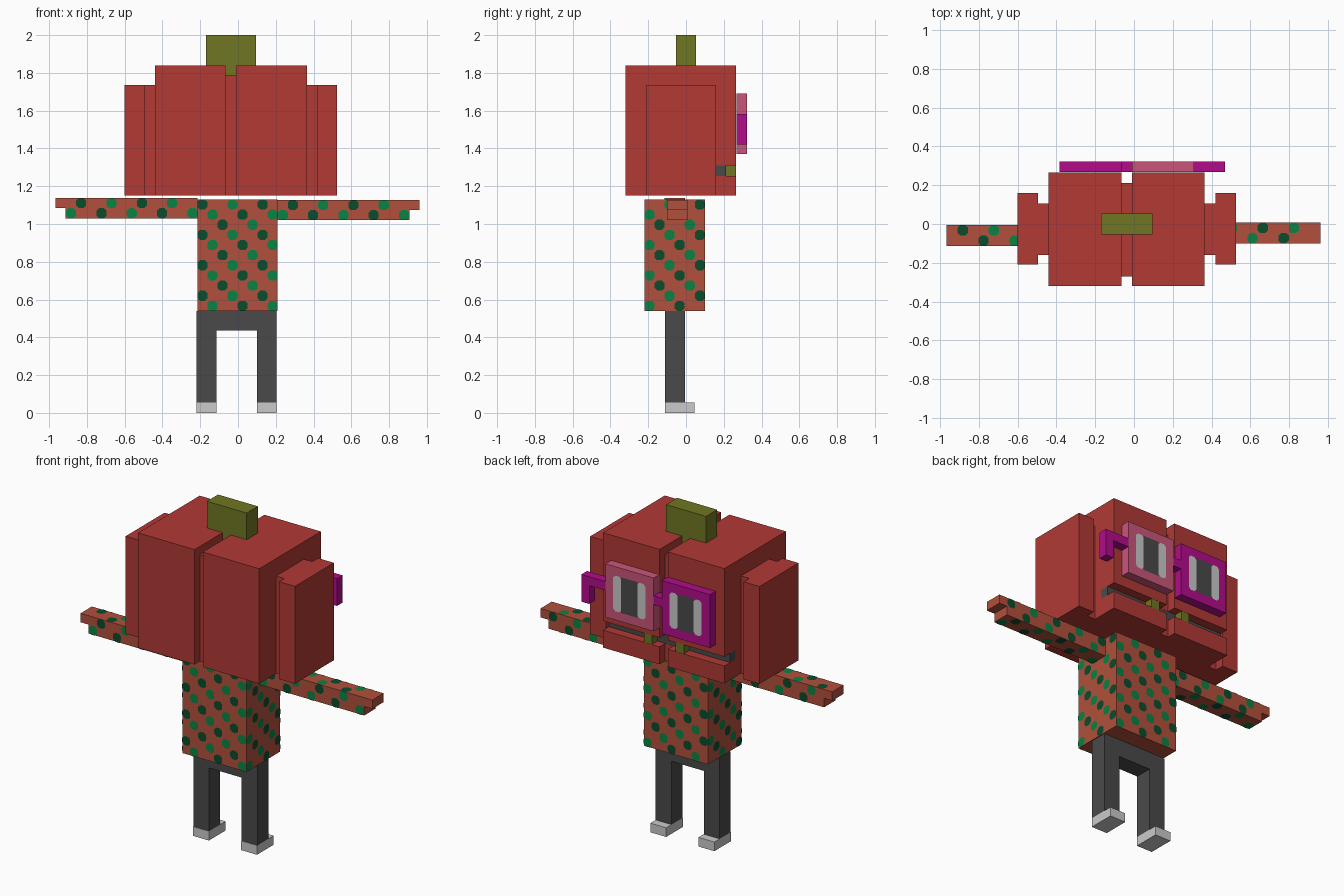
import bpy, bmesh
from mathutils import Vector

cube = bpy.data.objects.get("Cube")
if cube:
    bpy.data.objects.remove(cube, do_unlink=True)


def material(name, rgb):
    col = [(c / 255 / 12.92 if c < 11 else ((c / 255 + 0.055) / 1.055) ** 2.4) for c in rgb] + [1]
    m = bpy.data.materials.new(name)
    m.use_nodes = True
    m.diffuse_color = col
    m.node_tree.nodes["Principled BSDF"].inputs["Base Color"].default_value = col
    return m


RED = material("pumpkin red", (178, 58, 53))
SHIRT = material("shirt orange", (178, 80, 60))
GREEN = material("leaf green", (10, 130, 66))
DARK_GREEN = material("dark green", (10, 76, 44))
CHARCOAL = material("charcoal", (74, 74, 74))
PALE = material("pale grey", (202, 202, 202))
OLIVE = material("olive", (112, 118, 34))
MAGENTA = material("magenta", (178, 12, 138))
PINK = material("rose pink", (202, 86, 122))
U = 0.0535  # one block


def finish(name, bm, *mats):
    me = bpy.data.meshes.new(name)
    bm.to_mesh(me)
    bm.free()
    for m in mats:
        me.materials.append(m)
    ob = bpy.data.objects.new(name, me)
    bpy.context.collection.objects.link(ob)
    return ob


def prism(name, mat, outline, axis, lo, hi):
    """Extrude a flat outline along axis 0 (x) or 1 (y)."""
    bm = bmesh.new()
    place = (lambda p: (lo, *p)) if axis == 0 else (lambda p: (p[0], lo, p[1]))
    face = bm.faces.new([bm.verts.new(place(p)) for p in outline])
    ext = bmesh.ops.extrude_face_region(bm, geom=[face])
    step = Vector((0, 0, 0))
    step[axis] = hi - lo
    bmesh.ops.translate(bm, vec=step, verts=[v for v in ext["geom"] if isinstance(v, bmesh.types.BMVert)])
    bmesh.ops.recalc_face_normals(bm, faces=bm.faces[:])
    return finish(name, bm, mat)


def box(name, mat, x, y, z):
    return prism(name, mat, [(y[0], z[0]), (y[1], z[0]), (y[1], z[1]), (y[0], z[1])], 0, *x)


def patch(bm, origin, u, v, n, w, h, cut, index):
    """Thin flat plate with chamfered corners, facing n."""
    pts = [(cut, 0), (w - cut, 0), (w, cut), (w, h - cut), (w - cut, h), (cut, h), (0, h - cut), (0, cut)]
    if cut == 0:
        pts = [(0, 0), (w, 0), (w, h), (0, h)]
    f = bm.faces.new([bm.verts.new(origin + u * a + v * b + n * 0.002) for a, b in pts])
    f.normal_update()
    if f.normal.dot(n) < 0:
        f.normal_flip()
    f.material_index = index


X, Y, Z = Vector((1, 0, 0)), Vector((0, 1, 0)), Vector((0, 0, 1))


def dots(bm, origin, u, v, n, cols, rows, cw, ch, slope, phase):
    """Diagonal rows of two-tone dots over one rectangular side."""
    for r in range(rows):
        for c in range(cols):
            k = c + slope * r - phase
            if k % 3 == 0:
                patch(bm, Vector(origin) + u * (c * cw) + v * (r * ch), u, v, n, cw, ch, 0.014, (k // 3 + r) % 2)


# Head: two lobes and a sunken core, all notched by the mouth
def head_slice(name, x0, x1, back, front, top):
    prism(name, RED, [(back, 1.15), (front, 1.15), (front, 1.255), (0.16, 1.255),
                      (0.16, 1.31), (front, 1.31), (front, top), (back, top)], 0, x0, x1)


head_slice("head_lobe_left", -0.01, 0.365, -0.32, 0.265, 1.84)
head_slice("head_lobe_right", -0.44, -0.065, -0.32, 0.265, 1.84)
head_slice("head_core", -0.065, -0.01, -0.27, 0.212, 1.79)
box("mouth", CHARCOAL, (-0.44, 0.365), (0.16, 0.211), (1.255, 1.31))
for side, x in (("left", 0.042), ("right", -0.17)):
    box("tooth_" + side, OLIVE, (x, x + U), (0.211, 0.264), (1.255, 1.31))

# Outer lobes, mirrored about the groove
MID = -0.0375
for side, s in (("left", 1), ("right", -1)):
    span = lambda a, b: sorted((MID + s * a, MID + s * b))
    box("side_neck_" + side, RED, span(0.4025, 0.4575), (-0.16, 0.105), (1.15, 1.735))
    box("side_lobe_" + side, RED, span(0.4575, 0.5625), (-0.21, 0.16), (1.15, 1.735))

# Stem, reaching into the top groove
box("stem", OLIVE, (-0.17, 0.095), (-0.053, 0.053), (1.84, 2.0))
box("stem_root", OLIVE, (-0.065, -0.01), (-0.053, 0.053), (1.79, 1.84))

# Glasses
GY = (0.268, 0.322)
box("glasses_frame_left", PINK, (-0.01, 0.31), GY, (1.37, 1.69))
box("glasses_frame_right", MAGENTA, (-0.385, -0.065), GY, (1.37, 1.69))
box("glasses_bridge", MAGENTA, (-0.065, -0.01), GY, (1.53, 1.583))
prism("glasses_arm", MAGENTA, [(0.31, 1.53), (0.417, 1.53), (0.417, 1.42), (0.47, 1.42),
                               (0.47, 1.583), (0.31, 1.583)], 1, *GY)
bm = bmesh.new()
for x in (-0.01, -0.385):
    for start, width, cut, index in ((1, 1, 0.014, 0), (2, 2, 0, 1), (4, 1, 0.014, 0)):
        patch(bm, Vector((x + start * U, GY[1], 1.37 + U)), X, Z, Y, width * U, 4 * U, cut, index)
finish("lenses", bm, PALE, CHARCOAL)

# Shirt body and its dots
BX, BY, BZ = (-0.215, 0.21), (-0.22, 0.10), (0.54, 1.13)
box("shirt_body", SHIRT, BX, BY, BZ)
bm = bmesh.new()
cw, cd, ch = 0.425 / 8, 0.32 / 6, 0.59 / 11
dots(bm, (BX[0], BY[0], BZ[0]), X, Z, -Y, 8, 11, cw, ch, 1, 1)
dots(bm, (BX[1], BY[0], BZ[0]), Y, Z, X, 6, 11, cd, ch, 1, 0)
dots(bm, (BX[1], BY[1], BZ[0]), -X, Z, Y, 8, 11, cw, ch, 1, 0)
dots(bm, (BX[0], BY[1], BZ[0]), -Y, Z, -X, 6, 11, cd, ch, 1, 2)

# Arms with stepped hands
for side, s, root, y, z, slope in (("left", 1, 0.21, -0.1, 1.02, -1), ("right", -1, -0.215, -0.113, 1.03, 1)):
    tip = root + s * 0.752
    step = tip - s * U
    prism("arm_" + side, SHIRT, [(root, z), (step, z), (step, z + U), (tip, z + U),
                                 (tip, z + 2 * U), (root, z + 2 * U)], 1, y, y + 2 * U)
    u = X * s
    dots(bm, (root, y, z), u, Z, -Y, 13, 2, U, U, slope, 0)
    dots(bm, (root, y + 2 * U, z), u, Z, Y, 13, 2, U, U, -slope, 1)
    dots(bm, (root, y, z + 2 * U), u, Y, Z, 13, 2, U, U, slope, 1)
    dots(bm, (root, y, z), u, Y, -Z, 13, 2, U, U, -slope, 0)
finish("shirt_dots", bm, GREEN, DARK_GREEN)

# Trousers and shoes
prism("trousers", CHARCOAL, [(-0.22, 0.055), (-0.115, 0.055), (-0.115, 0.435), (0.1, 0.435),
                             (0.1, 0.055), (0.205, 0.055), (0.205, 0.54), (-0.22, 0.54)], 1, -0.11, -0.005)
for side, x in (("left", 0.1), ("right", -0.22)):
    box("shoe_" + side, PALE, (x, x + 0.105), (-0.112, 0.045), (0, 0.055))
